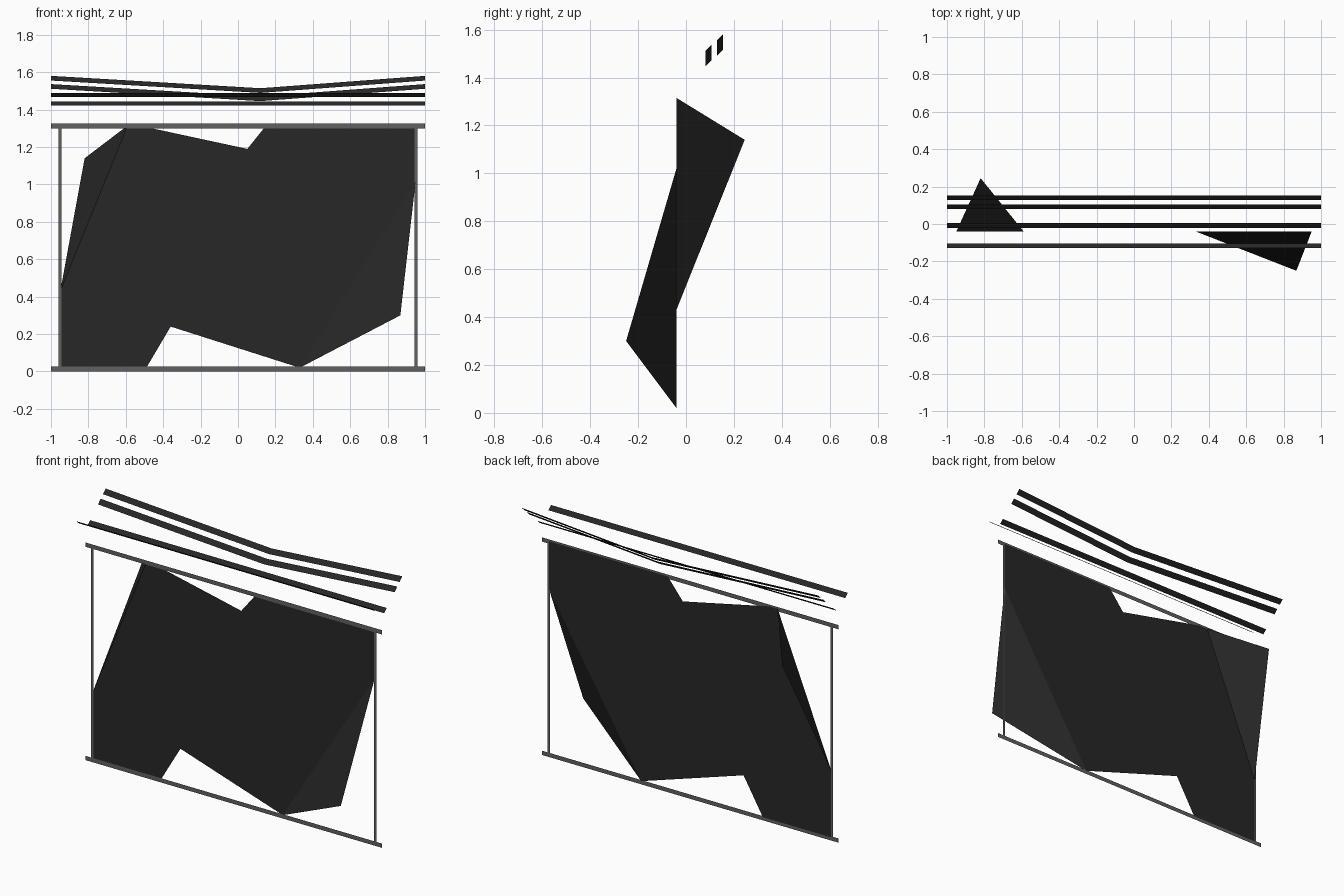
import bpy

if "Cube" in bpy.data.objects:
    bpy.data.objects.remove(bpy.data.objects["Cube"])

def material(name, rgb):
    m = bpy.data.materials.new(name)
    m.diffuse_color = (*rgb, 1)
    m.use_nodes = True
    m.node_tree.nodes["Principled BSDF"].inputs["Base Color"].default_value = m.diffuse_color
    return m

BLACK = material("charcoal black", (0.02, 0.02, 0.02))
GREY = material("frame grey", (0.12, 0.12, 0.12))

def build(name, verts, faces, mat):
    me = bpy.data.meshes.new(name)
    me.from_pydata(verts, [], faces)
    me.materials.append(mat)
    ob = bpy.data.objects.new(name, me)
    bpy.context.collection.objects.link(ob)
    return ob

PLANE = -0.04  # depth of the upright sheet

# Flat frame: two rails and two thin posts, all paper-thin strips
def strip(name, x0, x1, z0, z1):
    y = PLANE - 0.001
    build(name, [(x0, y, z0), (x1, y, z0), (x1, y, z1), (x0, y, z1)], [(0, 1, 2, 3)], GREY)

strip("bottom_rail", -1, 1, 0, 0.026)
strip("top_rail", -1, 1, 1.3, 1.326)
for side, x in (("left", -0.953), ("right", 0.953)):
    strip(side + "_post", x - 0.008, x + 0.008, 0.026, 1.3)

# Cloth sheet: flat middle with notched top and bottom edges
outline = [(-0.95, 0.02), (-0.49, 0.02), (-0.36, 0.24), (0.33, 0.02), (0.95, 1.02),
           (0.95, 1.315), (0.15, 1.315), (0.05, 1.19), (-0.53, 1.315), (-0.59, 1.315),
           (-0.95, 0.43)]
verts = [(x, PLANE, z) for x, z in outline]
# Two loose corners: one blown backwards, one forwards
verts += [(-0.82, 0.245, 1.14), (0.868, -0.25, 0.30)]
build("cloth_sheet", verts, [tuple(range(11)), (10, 9, 11), (3, 12, 4)], BLACK)

# Tilted wire ribbons above the frame: (x, z) path, centre depth, tilt direction
def ribbon(name, path, y, tilt):
    w = 0.0125
    v = []
    for x, z in path:
        v += [(x, y - w, z - w * tilt), (x, y + w, z + w * tilt)]
    f = [(2 * i, 2 * i + 2, 2 * i + 3, 2 * i + 1) for i in range(len(path) - 1)]
    build(name, v, f, BLACK)

ribbon("front_wire", [(-1, 1.478), (1, 1.478)], -0.1165, -0.9)
ribbon("middle_wire", [(-1, 1.433), (1, 1.433)], -0.008, 0.9)
ribbon("sagging_wire_low", [(-1, 1.524), (0.12, 1.458), (1, 1.524)], 0.093, 1)
ribbon("sagging_wire_high", [(-1, 1.568), (0.12, 1.502), (1, 1.568)], 0.141, 1)
